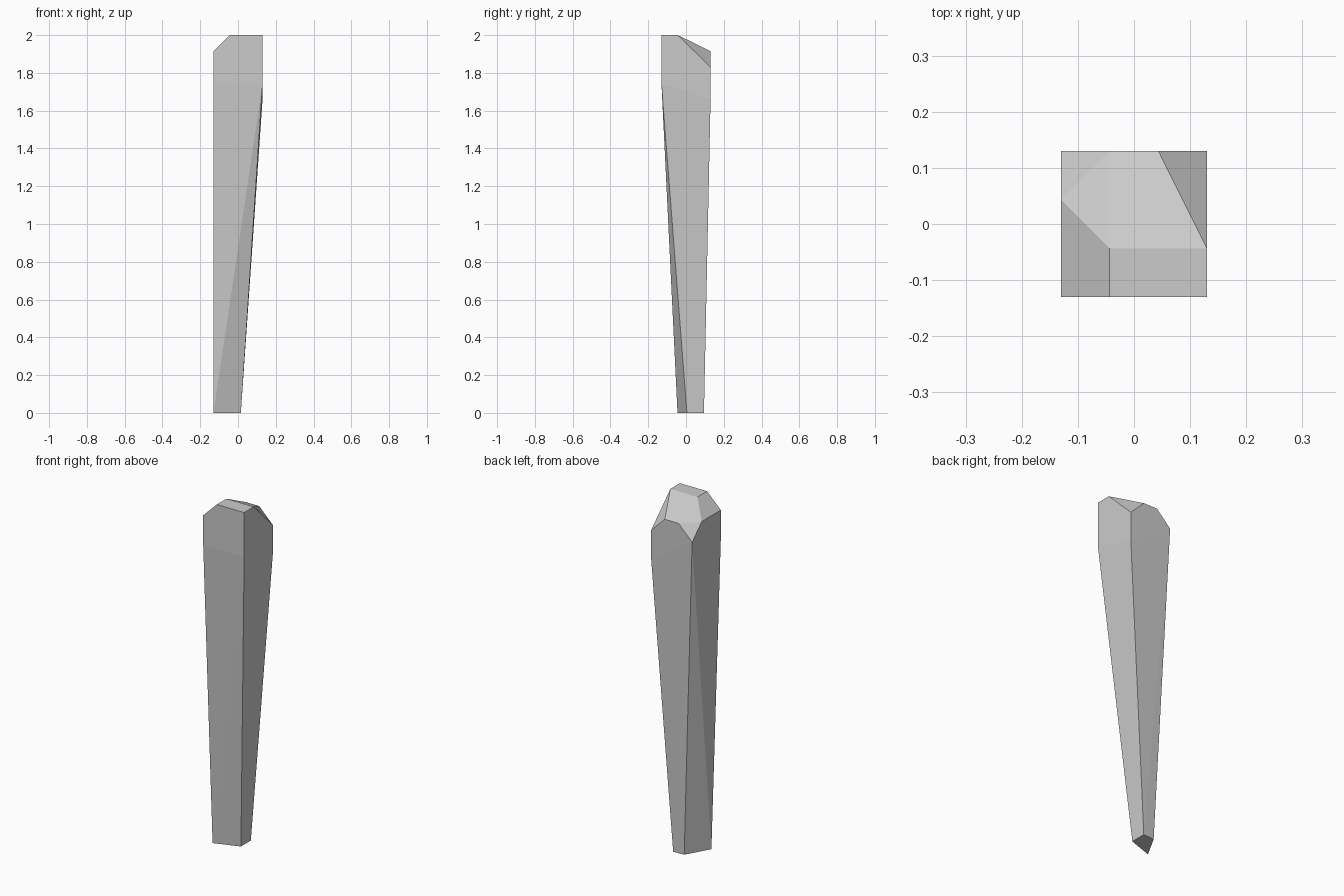
import bpy, bmesh, math

if "Cube" in bpy.data.objects:
    bpy.data.objects.remove(bpy.data.objects["Cube"])

R = 0.13      # half width of the blocky head
S = 0.0435    # a third of it, where the chipped corners start

# chipped crown at the top of the head
crown = [(-S, -R, 2.0), (R, -R, 2.0), (R, -S, 2.0), (-S, -S, 2.0),
         (-R, -R, 1.915), (-R, S, 1.915), (-S, R, 1.915), (S, R, 1.915),
         (-R, R, 1.83), (R, R, 1.83)]
# lower rim of the head, where the taper begins
rim = [(-R, -R, 1.745), (R, -R, 1.745), (R, R, 1.66)]
# small off-centre foot
foot = [(-R, -0.045, 0), (0.015, 0.005, 0), (0.015, 0.095, 0), (-0.053, 0.092, 0)]

# tapered shaft: faceted solid wrapped around the three sections
bm = bmesh.new()
for p in crown + rim + foot:
    bm.verts.new(p)
bmesh.ops.convex_hull(bm, input=bm.verts[:])
bmesh.ops.dissolve_limit(bm, angle_limit=math.radians(0.5),
                         verts=bm.verts[:], edges=bm.edges[:])
bmesh.ops.recalc_face_normals(bm, faces=bm.faces[:])

mesh = bpy.data.meshes.new("tapered_post")
bm.to_mesh(mesh)
bm.free()
post = bpy.data.objects.new("tapered_post", mesh)
bpy.context.collection.objects.link(post)
